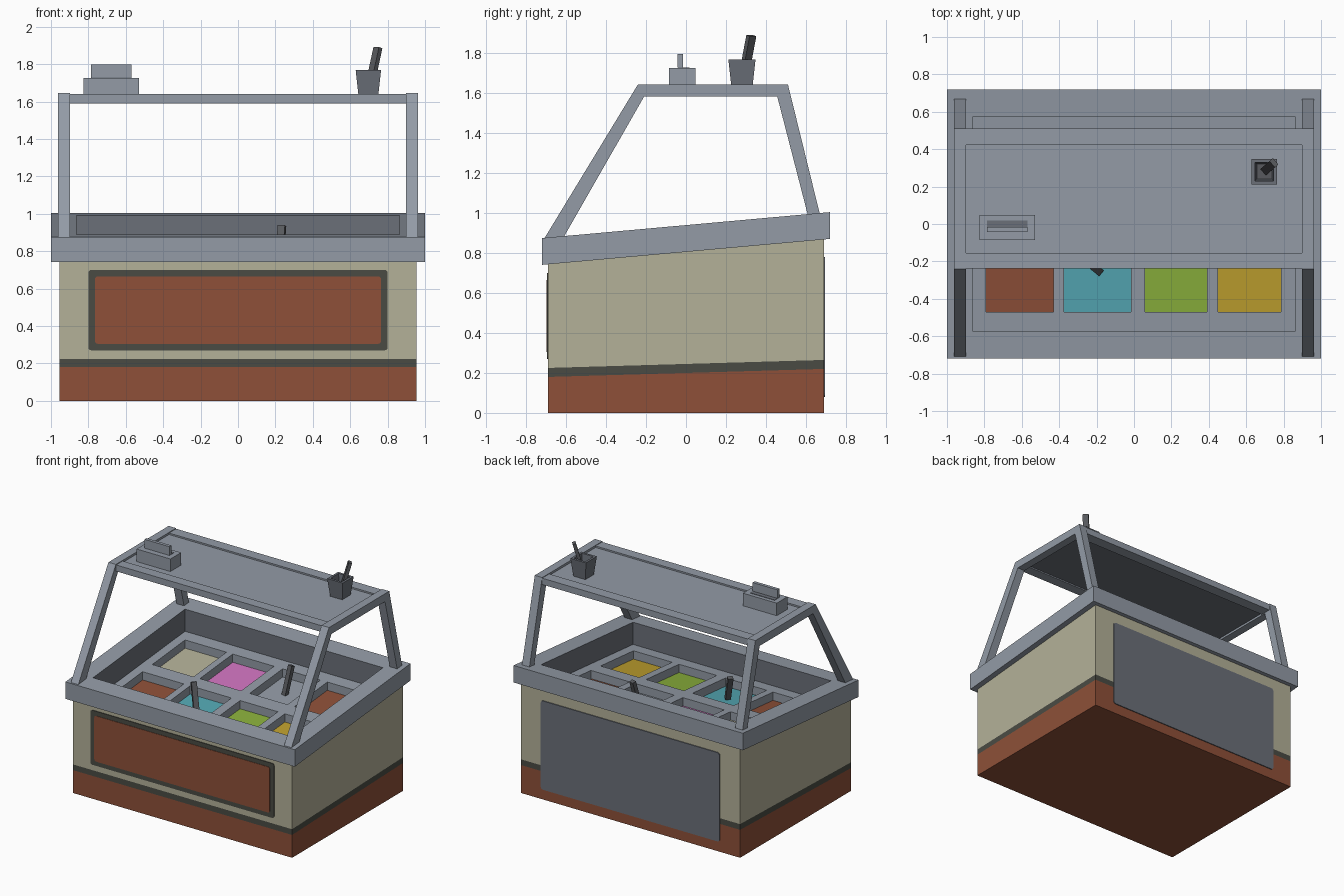
import bpy, bmesh, math
from mathutils import Vector

if "Cube" in bpy.data.objects:
    bpy.data.objects.remove(bpy.data.objects["Cube"])


def lin(c):
    c /= 255
    return c / 12.92 if c <= 0.04045 else ((c + 0.055) / 1.055) ** 2.4


MATS = {}
for name, rgb in {
    "steel": (147, 155, 166), "dark_steel": (107, 112, 121), "spoon_grey": (88, 90, 94),
    "brick_red": (142, 80, 56), "cream": (180, 177, 152), "charcoal": (74, 75, 68),
    "cyan": (84, 168, 180), "green": (138, 176, 60), "yellow": (190, 160, 46),
    "pink": (208, 116, 192),
}.items():
    MATS[name] = bpy.data.materials.new(name)
    MATS[name].diffuse_color = (*[lin(c) for c in rgb], 1)


def finish(name, bm, mats, recalc=False):
    if recalc:
        bmesh.ops.recalc_face_normals(bm, faces=bm.faces[:])
    me = bpy.data.meshes.new(name)
    bm.to_mesh(me)
    bm.free()
    for m in mats:
        me.materials.append(MATS[m])
    ob = bpy.data.objects.new(name, me)
    bpy.context.collection.objects.link(ob)
    return ob


def loft(name, rings, bands, bottom=None, top=None):
    """Rectangular rings (x0, x1, y0, y1, z, slope along y) joined in order;
    bands, bottom and top name the colours of the faces."""
    bm = bmesh.new()
    mats = []

    def paint(f, m):
        if m not in mats:
            mats.append(m)
        f.material_index = mats.index(m)

    loops = [[bm.verts.new((x, y, z + s * y)) for x, y in
              ((x0, y0), (x1, y0), (x1, y1), (x0, y1))] for x0, x1, y0, y1, z, s in rings]
    for a, b, m in zip(loops, loops[1:], bands):
        for i in range(4):
            j = (i + 1) % 4
            paint(bm.faces.new((a[i], a[j], b[j], b[i])), m)
    if bottom:
        paint(bm.faces.new(loops[0][::-1]), bottom)
    if top:
        paint(bm.faces.new(loops[-1]), top)
    return finish(name, bm, mats)


def rect(hx, hy, z, s=0.0, cx=0.0, cy=0.0):
    return (cx - hx, cx + hx, cy - hy, cy + hy, z, s)


def box(name, x0, x1, y0, y1, z0, z1, mat):
    return loft(name, [(x0, x1, y0, y1, z0, 0), (x0, x1, y0, y1, z1, 0)], [mat], mat, mat)


def prism(name, pts, axis, a, b, mat):
    """Extrude a (y, z) profile along x, or an (x, z) profile along y."""
    bm = bmesh.new()
    f = bm.faces.new([bm.verts.new((a, p, q) if axis == "x" else (p, a, q)) for p, q in pts])
    new = bmesh.ops.extrude_face_region(bm, geom=[f])["geom"]
    move = Vector((b - a, 0, 0) if axis == "x" else (0, b - a, 0))
    bmesh.ops.translate(bm, vec=move, verts=[v for v in new if isinstance(v, bmesh.types.BMVert)])
    return finish(name, bm, [mat], True)


def rounded(hx, z0, z1, r):
    pts = []
    for k, (cx, cz) in enumerate(((hx - r, z1 - r), (r - hx, z1 - r), (r - hx, z0 + r), (hx - r, z0 + r))):
        for i in range(4):
            t = (k + i / 3) * math.pi / 2
            pts.append((cx + r * math.cos(t), cz + r * math.sin(t)))
    return pts


def rod(name, p, q, w, d, mat):
    p, q = Vector(p), Vector(q)
    ob = box(name, -w / 2, w / 2, -d / 2, d / 2, 0, (q - p).length, mat)
    ob.data.transform((q - p).to_track_quat("Z", "Y").to_matrix().to_4x4())
    ob.location = p
    return ob


# Cabinet body with sloping colour bands
S = 0.09
HX, HY = 0.955, 0.69
loft("cabinet_body", [rect(HX, HY, 0), rect(HX, HY, 0.20, 0.029),
                      rect(HX, HY, 0.245, 0.029), rect(HX, HY, 0.81, S)],
     ["brick_red", "charcoal", "cream"], "brick_red")

# Front sign panel and rear service panel
prism("front_panel_frame", rounded(0.80, 0.27, 0.70, 0.015), "y", -HY + 0.001, -HY - 0.005, "charcoal")
prism("front_panel", rounded(0.765, 0.305, 0.665, 0.015), "y", -HY - 0.001, -HY - 0.008, "brick_red")
prism("rear_panel", rounded(0.78, 0.08, 0.78, 0.02), "y", HY - 0.001, HY + 0.007, "dark_steel")

# Counter rim
FLOOR = 0.765
IX, IY = 0.863, 0.573
loft("counter_rim", [rect(HX - 0.01, HY - 0.01, 0.806, S), rect(1, 0.72, 0.806, S), rect(1, 0.72, 0.94, S),
                     rect(IX, IY, 0.94, S), rect(IX, IY, FLOOR, S)],
     ["steel", "steel", "steel", "dark_steel"])

# Tray floor with eight food wells
xs = [-IX, -0.79, -0.43, -0.375, -0.015, 0.06, 0.39, 0.45, 0.787, IX]
ys = [-IY, -0.47, -0.06, 0.06, 0.47, IY]
foods = [["brick_red", "cyan", "green", "yellow"], ["cream", "pink", "steel", "brick_red"]]
bm = bmesh.new()
grid = [[bm.verts.new((x, y, FLOOR + S * y)) for x in xs] for y in ys]
for j in range(len(ys) - 1):
    for i in range(len(xs) - 1):
        if i % 2 and j % 2:
            r = (xs[i], xs[i + 1], ys[j], ys[j + 1])
            loft("food_well", [(*r, FLOOR, S), (*r, FLOOR - 0.065, S)], ["steel"],
                 None, foods[j // 2][i // 2])
        else:
            bm.faces.new((grid[j][i], grid[j][i + 1], grid[j + 1][i + 1], grid[j + 1][i]))
finish("tray_floor", bm, ["steel"])

# Serving spoons
rod("front_spoon", (-0.185, -0.255, 0.69), (-0.24, -0.21, 0.885), 0.04, 0.03, "spoon_grey")
rod("back_spoon", (0.218, 0.265, 0.70), (0.235, 0.33, 0.935), 0.04, 0.03, "spoon_grey")

# Guard side frames
profile = [(-0.71, 0.872), (-0.24, 1.645), (0.51, 1.645), (0.67, 0.995),
           (0.61, 0.99), (0.457, 1.583), (-0.21, 1.583), (-0.612, 0.88)]
for side, s in (("left", -1), ("right", 1)):
    prism(side + "_guard_frame", profile, "x", s * 0.897, s * 0.962, "steel")

# Top shelf and its edge bars
loft("shelf_panel", [(-0.9, 0.9, -0.2, 0.47, 1.6, 0), (-0.9, 0.9, -0.2, 0.47, 1.628, 0)],
     ["steel"], "dark_steel", "steel")
box("shelf_front_bar", -0.9, 0.9, -0.237, -0.155, 1.59, 1.64, "steel")
box("shelf_back_bar", -0.9, 0.9, 0.422, 0.51, 1.59, 1.64, "steel")

# Napkin dispenser
box("napkin_box", -0.825, -0.53, -0.085, 0.048, 1.625, 1.727, "steel")
box("napkin_slot", -0.785, -0.57, -0.038, 0.018, 1.725, 1.73, "dark_steel")
box("napkins", -0.785, -0.57, -0.042, -0.016, 1.728, 1.797, "steel")

# Utensil cup and utensil
cup = lambda h, z: rect(h, h, z, 0, 0.697, 0.28)
loft("utensil_cup", [cup(0.052, 1.625), cup(0.068, 1.77), cup(0.05, 1.77), cup(0.04, 1.66)],
     ["dark_steel"] * 3, "dark_steel", "spoon_grey")
rod("cup_utensil", (0.70, 0.285, 1.665), (0.748, 0.327, 1.888), 0.045, 0.025, "spoon_grey")

for m in bpy.data.materials:
    if m.users and not m.is_grease_pencil:
        m.use_nodes = True
        m.node_tree.nodes["Principled BSDF"].inputs["Base Color"].default_value = m.diffuse_color
